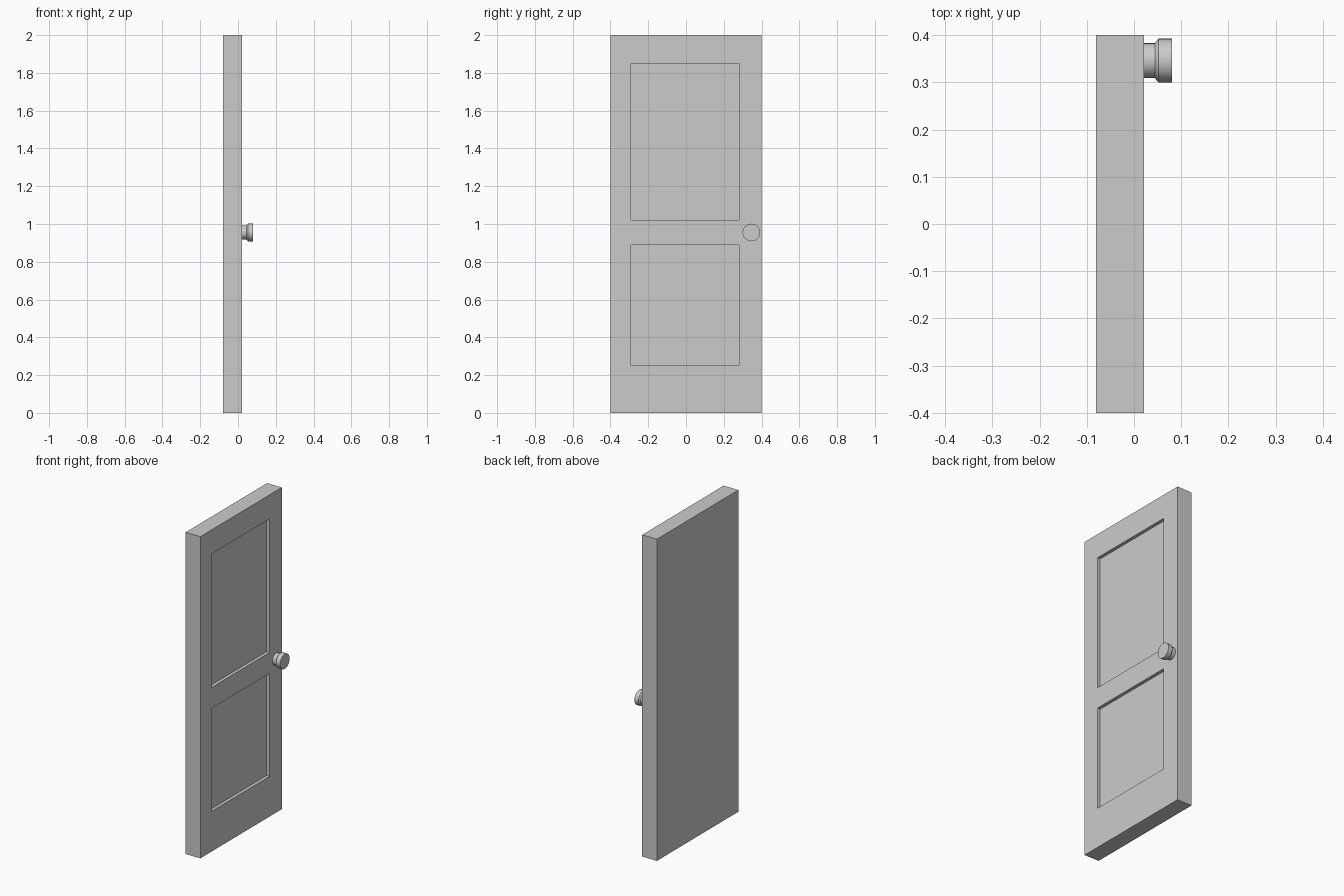
import bpy, bmesh, math

if "Cube" in bpy.data.objects:
    bpy.data.objects.remove(bpy.data.objects["Cube"])

BACK, FRONT = -0.08, 0.021      # door thickness along x
DEPTH = 0.02                    # panel recess depth


def add_mesh(name, bm):
    bmesh.ops.recalc_face_normals(bm, faces=bm.faces)
    mesh = bpy.data.meshes.new(name)
    bm.to_mesh(mesh)
    bm.free()
    obj = bpy.data.objects.new(name, mesh)
    bpy.context.collection.objects.link(obj)
    return obj


def activate(obj):
    bpy.ops.object.select_all(action='DESELECT')
    obj.select_set(True)
    bpy.context.view_layer.objects.active = obj


def box(name, lo, hi):
    bm = bmesh.new()
    bmesh.ops.create_cube(bm, size=1)
    for v in bm.verts:
        v.co = [a + (b - a) * (c + 0.5) for a, b, c in zip(lo, hi, v.co)]
    return add_mesh(name, bm)


def lathe_x(name, profile, y, z, sides=32):
    """Spin (x, radius) points around an axis parallel to x."""
    bm = bmesh.new()
    rings = [[bm.verts.new((x, y + r * math.cos(2 * math.pi * i / sides),
                            z + r * math.sin(2 * math.pi * i / sides)))
              for i in range(sides)] for x, r in profile]
    for a, b in zip(rings, rings[1:]):
        for i in range(sides):
            j = (i + 1) % sides
            bm.faces.new((a[i], a[j], b[j], b[i]))
    bm.faces.new(rings[0])
    bm.faces.new(rings[-1])
    return add_mesh(name, bm)


# door slab
door = box("door", (BACK, -0.4, 0), (FRONT, 0.4, 2))

# two recessed panels on the knob side
for z0, z1 in ((0.25, 0.89), (1.02, 1.85)):
    cutter = box("panel_cutter", (FRONT - DEPTH, -0.29, z0), (FRONT + 0.1, 0.28, z1))
    cutter.hide_render = True
    mod = door.modifiers.new("panel_recess", 'BOOLEAN')
    mod.operation = 'DIFFERENCE'
    mod.solver = 'EXACT'
    mod.object = cutter
    activate(door)
    bpy.ops.object.modifier_apply(modifier=mod.name)
    bpy.data.objects.remove(cutter)

# knob: neck, flare and flat-faced head
knob = lathe_x("door_knob", [(FRONT - 0.005, 0.037), (0.044, 0.037), (0.052, 0.0465),
                             (0.08, 0.0465)], y=0.346, z=0.955)
activate(knob)
bpy.ops.object.shade_smooth_by_angle(angle=math.radians(30))
